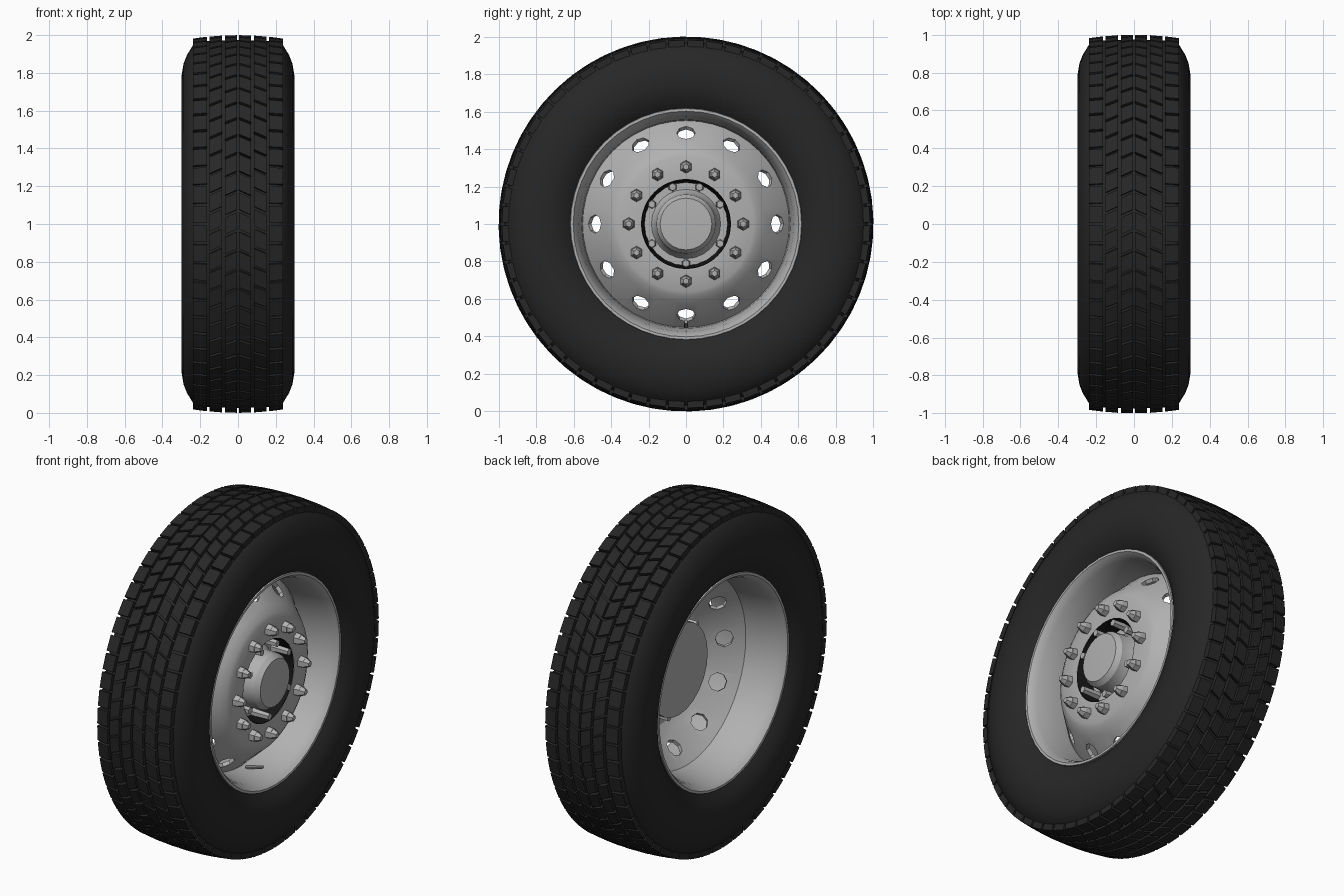
import bpy, bmesh, math
from mathutils import Vector, Matrix

if "Cube" in bpy.data.objects:
    bpy.data.objects.remove(bpy.data.objects["Cube"])

AXLE = Vector((0, 0, 1))


def material(name, value):
    m = bpy.data.materials.new(name)
    m.use_nodes = True
    m.diffuse_color = (value, value, value, 1)
    bsdf = m.node_tree.nodes["Principled BSDF"]
    bsdf.inputs["Base Color"].default_value = m.diffuse_color
    bsdf.inputs["Roughness"].default_value = 0.7
    return m


rubber = material("black rubber", 0.02)
metal = material("grey metal", 0.44)
shadow_black = material("recess black", 0.008)


def polar(x, r, a):
    """Point at distance r from the axle, angle a from straight up."""
    return AXLE + Vector((x, r * math.sin(a), r * math.cos(a)))


def finish(bm, name, mat, angle=30):
    bmesh.ops.remove_doubles(bm, verts=bm.verts, dist=0.0001)
    bmesh.ops.recalc_face_normals(bm, faces=bm.faces)
    mesh = bpy.data.meshes.new(name)
    bm.to_mesh(mesh)
    bm.free()
    mesh.materials.append(mat)
    ob = bpy.data.objects.new(name, mesh)
    bpy.context.collection.objects.link(ob)
    bpy.ops.object.select_all(action='DESELECT')
    bpy.context.view_layer.objects.active = ob
    ob.select_set(True)
    if angle:
        bpy.ops.object.shade_smooth_by_angle(angle=math.radians(angle))
    return ob


def lathe(name, profile, mat, segments=48, angle=30):
    """Turn a closed (x, radius) profile around the axle."""
    bm = bmesh.new()
    rings = [[bm.verts.new(polar(x, r, math.tau * i / segments)) for x, r in profile]
             for i in range(segments)]
    n = len(profile)
    for i in range(segments):
        a, b = rings[i], rings[(i + 1) % segments]
        for j in range(n):
            k = (j + 1) % n
            if profile[j][1] + profile[k][1] > 0:
                bm.faces.new((a[j], a[k], b[k], b[j]))
    bmesh.ops.dissolve_degenerate(bm, edges=bm.edges, dist=0.00001)
    return finish(bm, name, mat, angle)


def add_peg(bm, centre, direction, r1, r2, depth, sides=6):
    """Add a (tapered) cylinder along a direction."""
    rot = Vector(direction).to_track_quat('Z', 'Y').to_matrix().to_4x4()
    bmesh.ops.create_cone(bm, cap_ends=True, segments=sides, radius1=r1, radius2=r2,
                          depth=depth, matrix=Matrix.Translation(centre) @ rot)


# Tyre carcass: mirrored half profile
half = [(0.2, 0.968), (0.235, 0.952), (0.27, 0.895), (0.288, 0.85), (0.298, 0.79),
        (0.295, 0.73), (0.275, 0.66), (0.235, 0.612)]
lathe("tyre_body", [(-x, r) for x, r in reversed(half)] + [(0, 0.975)] + half,
      rubber, 72, 35)

# Tread blocks: six ribs, chevron slant on the inner ones
PITCH = 60
step = math.tau / PITCH
ribs = [(0.006, 0.07), (0.085, 0.15), (0.165, 0.238)]
ribs += [(-b, -a) for a, b in ribs]


def slant(x):
    return max(0.0, 0.16 - abs(x)) * 0.45


bm = bmesh.new()
for x0, x1 in ribs:
    for i in range(PITCH):
        start = step * (i + (0.5 if 0.08 < abs(x0 + x1) / 2 < 0.16 else 0))
        corners = []
        for x, f in ((x0, 0.07), (x1, 0.07), (x1, 0.93), (x0, 0.93)):
            a = start + f * step + slant(x)
            corners.append((x, a))
        low = [bm.verts.new(polar(x, 0.945, a)) for x, a in corners]
        top = [bm.verts.new(polar(x, 1.0 - 0.32 * x * x, a)) for x, a in corners]
        bm.faces.new(low)
        bm.faces.new(top)
        for j in range(4):
            k = (j + 1) % 4
            bm.faces.new((low[j], low[k], top[k], top[j]))
finish(bm, "tread_blocks", rubber, 0)

# Rim barrel with rolled lips
lip = [(0.0, 0.55), (0.1, 0.557), (0.2, 0.575), (0.232, 0.59), (0.247, 0.602),
       (0.247, 0.616), (0.2, 0.628)]
lathe("rim_barrel", lip + [(-x, r) for x, r in reversed(lip[1:])], metal)

# Dished wheel disc
disc = lathe("wheel_disc", [(0.2, 0.24), (0.2, 0.36), (0.188, 0.385), (0.165, 0.42),
                            (0.02, 0.553), (-0.01, 0.553), (0.14, 0.41),
                            (0.172, 0.36), (0.172, 0.24)], metal)

# Twelve hand holes cut square to the dish
bm = bmesh.new()
for i in range(12):
    a = math.tau * i / 12
    normal = polar(0.65, 0.76, a) - AXLE
    add_peg(bm, polar(0.087, 0.482, a), normal, 0.05, 0.05, 0.12, 8)
cutter = finish(bm, "hand_hole_cutter", metal, 0)
cutter.hide_render = True
cut = disc.modifiers.new("hand_holes", 'BOOLEAN')
cut.object = cutter
cut.solver = 'EXACT'
bpy.context.view_layer.objects.active = disc
bpy.ops.object.modifier_apply(modifier=cut.name)
bpy.data.objects.remove(cutter)

# Hub with raised centre cap and a closed back
lathe("hub", [(0.045, 0), (0.045, 0.268), (0.172, 0.268), (0.172, 0.246), (0.1, 0.24),
              (0.1, 0.185), (0.13, 0.165), (0.215, 0.158), (0.243, 0.138), (0.25, 0)],
      metal, 24)
lathe("recess_wall", [(0.102, 0.222), (0.199, 0.238), (0.199, 0.242), (0.102, 0.242)],
      shadow_black, 24)

# Lug nuts with studs through to the back
bm = bmesh.new()
for i in range(12):
    a = math.tau * i / 12
    add_peg(bm, polar(0.215, 0.305, a), (1, 0, 0), 0.035, 0.032, 0.034)
    add_peg(bm, polar(0.246, 0.305, a), (1, 0, 0), 0.03, 0.016, 0.03)
    add_peg(bm, polar(0.155, 0.305, a), (1, 0, 0), 0.018, 0.018, 0.09)
finish(bm, "lug_nuts", metal, 25)

# Small hub bolts in the recess
bm = bmesh.new()
for deg in (-20, 20, -60, 60, -120, 120, 180):
    add_peg(bm, polar(0.15, 0.21, math.radians(deg)), (1, 0, 0), 0.024, 0.02, 0.12)
finish(bm, "hub_bolts", metal, 25)

# Valve stem
bm = bmesh.new()
add_peg(bm, polar(0.11, 0.535, math.pi), (1, 0, 0.25), 0.012, 0.009, 0.11, 8)
finish(bm, "valve_stem", metal, 30)
